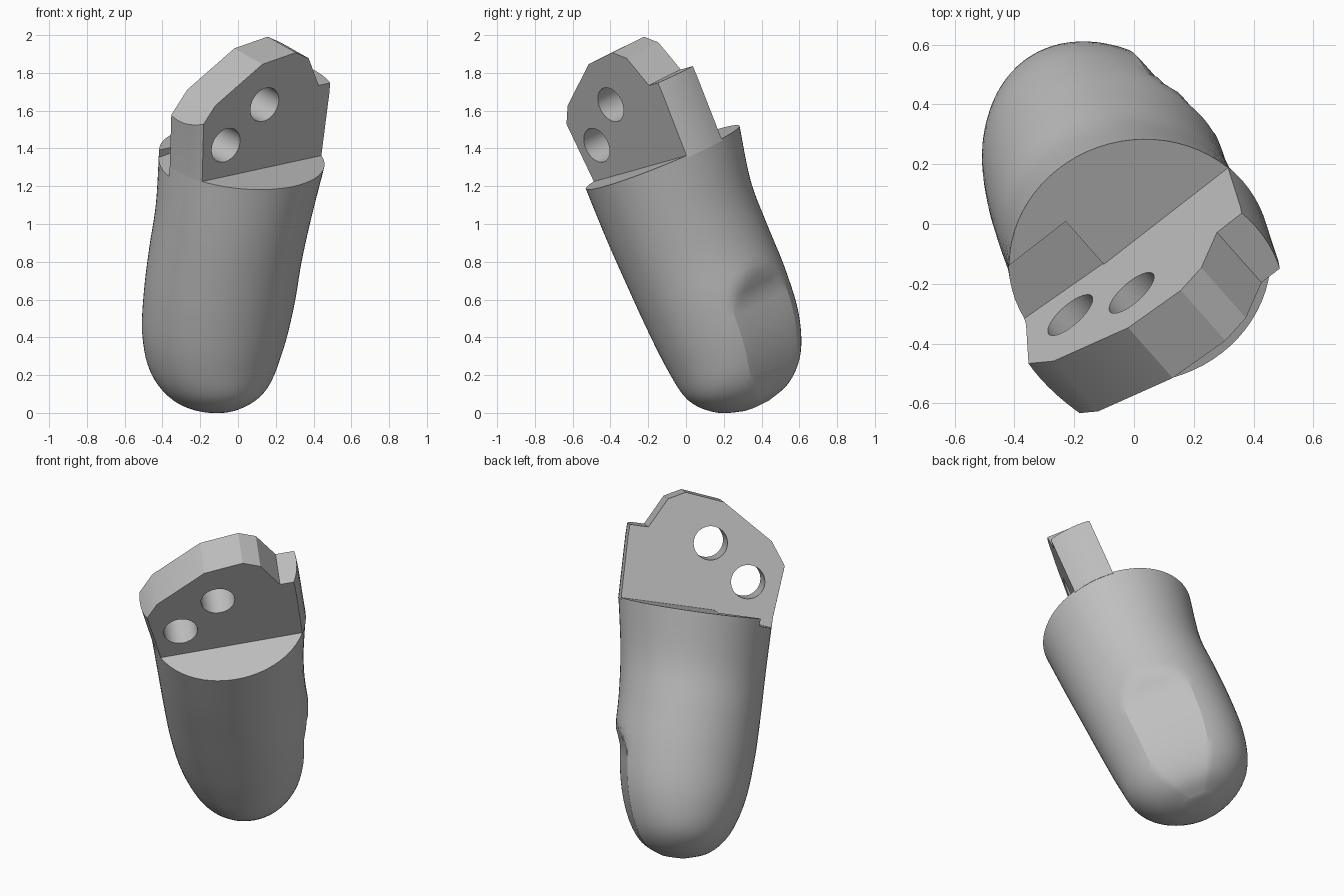
import bpy, bmesh, math
from mathutils import Vector, Matrix

if "Cube" in bpy.data.objects:
    bpy.data.objects.remove(bpy.data.objects["Cube"])

grey = bpy.data.materials.new("plain_grey")
grey.use_nodes = True
GREY = (0.52, 0.52, 0.52, 1)
grey.diffuse_color = GREY
grey.node_tree.nodes["Principled BSDF"].inputs["Base Color"].default_value = GREY

# Leaning frame: z runs along the finger, y is the thickness of the tongue
axis = Vector((0.093, -0.377, 0.919)).normalized()
side = Vector((-0.62, 0.70, 0.35)).cross(axis).normalized()
depth = axis.cross(side)
LEAN = Matrix((side, depth, axis)).transposed().to_4x4()


def new_object(name, bm):
    bmesh.ops.recalc_face_normals(bm, faces=bm.faces)
    mesh = bpy.data.meshes.new(name)
    bm.to_mesh(mesh)
    bm.free()
    mesh.materials.append(grey)
    ob = bpy.data.objects.new(name, mesh)
    bpy.context.collection.objects.link(ob)
    return ob


def spline(keys, steps):
    """Smooth run of rows through the key rows."""
    rows = []
    for i in range(len(keys) - 1):
        a, b, c, d = (Vector(keys[min(max(i + k, 0), len(keys) - 1)]) for k in (-1, 0, 1, 2))
        for s in range(steps):
            t = s / steps
            rows.append(b + 0.5 * t * (c - a + t * (2 * a - 5 * b + 4 * c - d
                                                  + t * (3 * (b - c) + d - a))))
    return rows + [Vector(keys[-1])]


def loft(name, rows, sides=72):
    """Skin elliptical rings given as height, centre x, centre y, radius x, radius y."""
    bm = bmesh.new()
    rings = []
    for z, cx, cy, rx, ry in rows:
        # nail side is pressed flat near the tip
        s = min(max((0.6 - z) / 0.16, 0), 1)
        press = 0.13 * s * s * (3 - 2 * s)
        ring = []
        for k in range(sides):
            a = math.tau * k / sides
            c = min(math.cos(a), 1 - press)
            ring.append(bm.verts.new((cx + rx * c, cy + ry * math.sin(a), z)))
        rings.append(ring)
    for low, high in zip(rings, rings[1:]):
        for k in range(sides):
            n = (k + 1) % sides
            bm.faces.new((low[k], low[n], high[n], high[k]))
    bm.faces.new(rings[0])
    bm.faces.new(rings[-1])
    return new_object(name, bm)


def prism(name, outline, y0, y1):
    """Extrude an x-z outline through the thickness."""
    bm = bmesh.new()
    face = bm.faces.new([bm.verts.new((x, y0, z)) for x, z in outline])
    out = bmesh.ops.extrude_face_region(bm, geom=[face])
    bmesh.ops.translate(bm, vec=(0, y1 - y0, 0),
                        verts=[v for v in out["geom"] if isinstance(v, bmesh.types.BMVert)])
    return new_object(name, bm)


def boolean(ob, cutter, operation):
    mod = ob.modifiers.new("cut", "BOOLEAN")
    mod.object, mod.operation, mod.solver = cutter, operation, "EXACT"
    bpy.context.view_layer.objects.active = ob
    bpy.ops.object.modifier_apply(modifier=mod.name)
    bpy.data.objects.remove(cutter)


def finish(ob):
    ob.data.transform(LEAN)
    bpy.ops.object.select_all(action="DESELECT")
    ob.select_set(True)
    bpy.context.view_layer.objects.active = ob
    bpy.ops.object.shade_smooth_by_angle(angle=math.radians(24))


# Fingertip body, from rounded tip to flat shoulder
SHOULDER = 1.295
body = loft("fingertip_body", spline([
    (-0.12, 0.10, 0.38, 0.07, 0.08),
    (-0.07, 0.10, 0.38, 0.20, 0.22),
    (0.05, 0.10, 0.38, 0.30, 0.34),
    (0.25, 0.11, 0.39, 0.37, 0.385),
    (0.5, 0.12, 0.385, 0.40, 0.40),
    (0.75, 0.125, 0.375, 0.405, 0.405),
    (1.0, 0.14, 0.363, 0.415, 0.41),
    (SHOULDER, 0.17, 0.375, 0.44, 0.44)], 5))

# Sloping groove in the shoulder beside the tongue
groove = prism("groove_cutter", [(0.07, 1.285), (0.07, 1.4), (-0.4, 1.4), (-0.4, 1.22)], 0.445, 0.65)
boolean(body, groove, "DIFFERENCE")

# Hinge tongue: a faceted slab trimmed by the round of the finger
tongue = prism("hinge_tongue", [
    (-0.6, 1.285), (0.8, 1.285), (0.8, 1.711), (0.507, 1.711), (0.419, 1.883),
    (0.325, 1.933), (0.102, 1.907), (-0.197, 1.724), (-0.36, 1.50), (-0.6, 1.45)], 0.205, 0.445)
trim = loft("tongue_trim", [(1.2, 0.17, 0.375, 0.44, 0.44), (SHOULDER, 0.17, 0.375, 0.44, 0.44),
                            (1.65, 0.16, 0.375, 0.46, 0.46), (2.1, 0.15, 0.375, 0.46, 0.46)])
boolean(tongue, trim, "INTERSECT")

# Two pin holes through the tongue
for x, z in ((-0.096, 1.478), (0.145, 1.667)):
    circle = [(x + 0.096 * math.cos(math.tau * k / 40), z + 0.096 * math.sin(math.tau * k / 40))
              for k in range(40)]
    boolean(tongue, prism("hole_cutter", circle, 0, 0.7), "DIFFERENCE")

for part in (body, tongue):
    finish(part)
